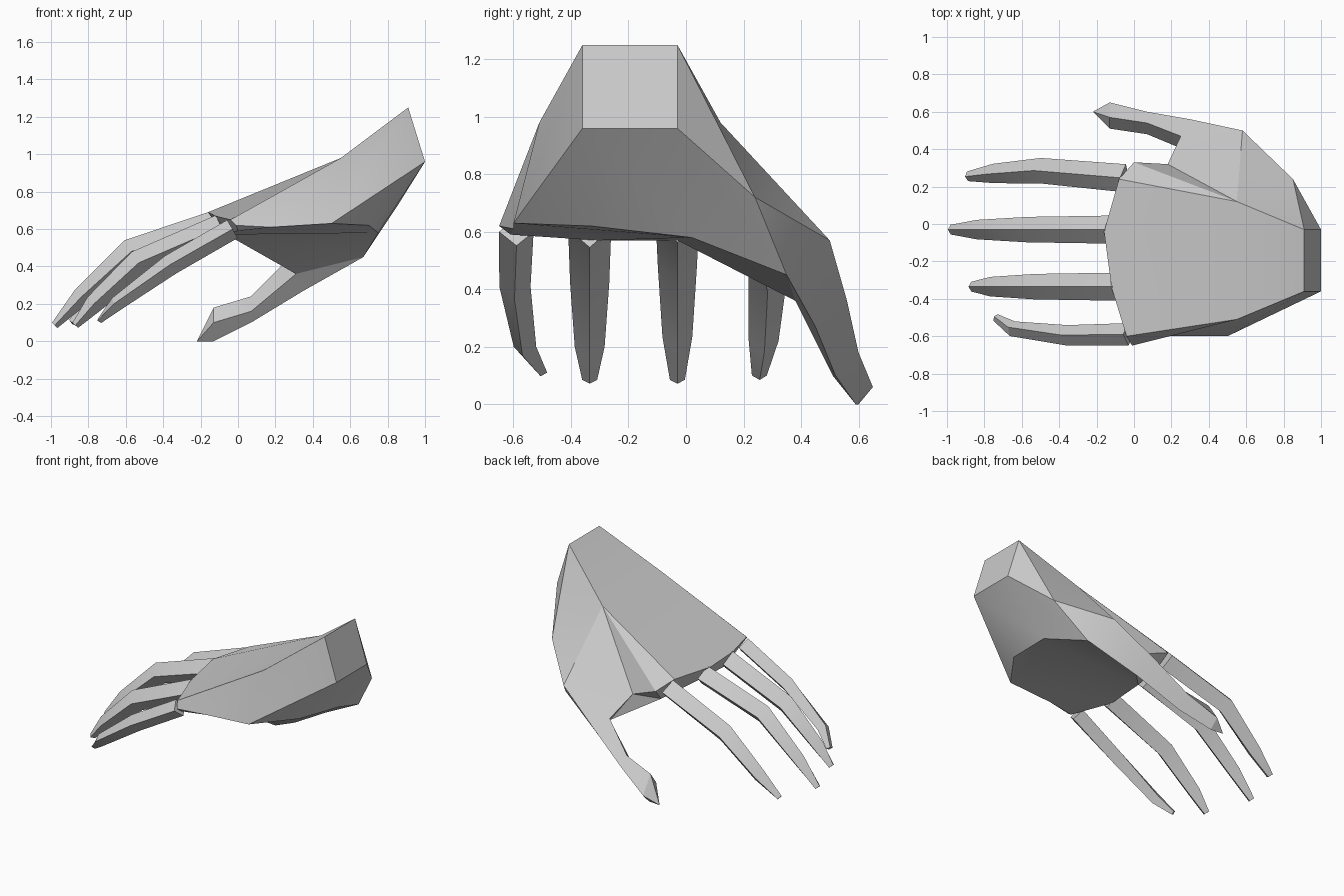
import bpy
import bmesh
import math
from mathutils import Vector

cube = bpy.data.objects.get("Cube")
if cube:
    bpy.data.objects.remove(cube, do_unlink=True)

skin = bpy.data.materials.new("light_grey")
skin.use_nodes = True
GREY = (0.6, 0.6, 0.6, 1)
skin.diffuse_color = GREY
skin.node_tree.nodes["Principled BSDF"].inputs["Base Color"].default_value = GREY


def finish(name, bm):
    """Turn a bmesh into a shaded, coloured object."""
    bmesh.ops.recalc_face_normals(bm, faces=bm.faces[:])
    mesh = bpy.data.meshes.new(name)
    bm.to_mesh(mesh)
    bm.free()
    mesh.materials.append(skin)
    obj = bpy.data.objects.new(name, mesh)
    bpy.context.collection.objects.link(obj)
    bpy.ops.object.select_all(action="DESELECT")
    obj.select_set(True)
    bpy.context.view_layer.objects.active = obj
    bpy.ops.object.shade_smooth_by_angle(angle=math.radians(25))
    return obj


def bridge(bm, a, b):
    """Join two rings of equal size with quads."""
    for i in range(len(a)):
        j = (i + 1) % len(a)
        bm.faces.new((a[i], a[j], b[j], b[i]))


# Palm and thumb: named corner points
points = dict(
    wrist_top_r=(0.91, -0.36, 1.25), wrist_top_l=(0.91, -0.03, 1.25),
    wrist_low_r=(1, -0.36, 0.96), wrist_low_l=(1, -0.03, 0.96),
    back_r=(0.55, -0.51, 0.98), back_l=(0.55, 0.12, 0.98),
    knuckle_little=(-0.04, -0.6, 0.65), knuckle_ring=(-0.12, -0.34, 0.67),
    knuckle_middle=(-0.16, -0.04, 0.69), knuckle_index=(-0.08, 0.24, 0.69),
    base_little=(0, -0.61, 0.59), base_ring=(-0.08, -0.31, 0.57),
    base_middle=(-0.06, -0.03, 0.57), base_index=(0.02, 0.24, 0.53),
    side_little=(-0.01, -0.65, 0.62), palm_edge=(0.18, -0.6, 0.61),
    side_index=(0, 0.33, 0.62), web=(0.18, 0.32, 0.55),
    heel_r=(0.5, -0.6, 0.63), heel_mid=(0.7, -0.33, 0.62),
    heel_l=(0.75, 0.02, 0.58), wrist_side=(0.85, 0.24, 0.72),
    thumb_base=(0.58, 0.5, 0.57), thumb_heel=(0.67, 0.35, 0.45),
    web_top=(0.25, 0.47, 0.42), thumb_out=(0.3, 0.56, 0.36),
    thumb_low=(0.35, 0.45, 0.27), web_in=(0.31, 0.38, 0.36),
)

faces = [
    # back of the hand and wrist
    "wrist_top_r wrist_top_l back_l back_r",
    "back_r back_l knuckle_index knuckle_middle knuckle_ring knuckle_little",
    "wrist_top_r wrist_low_r wrist_low_l wrist_top_l",
    # little finger side
    "wrist_top_r back_r heel_r wrist_low_r",
    "back_r palm_edge heel_r",
    "back_r knuckle_little side_little palm_edge",
    "side_little base_little palm_edge",
    # heel and underside
    "wrist_low_r heel_r heel_mid",
    "wrist_low_r heel_mid heel_l wrist_low_l",
    "wrist_low_l heel_l thumb_heel wrist_side",
    "palm_edge base_little base_ring base_middle heel_l heel_mid heel_r",
    "base_middle web_in thumb_heel heel_l",
    # thumb side
    "wrist_top_l wrist_low_l wrist_side",
    "wrist_top_l wrist_side back_l",
    "back_l wrist_side thumb_base",
    "back_l thumb_base web",
    "web thumb_base web_top",
    "back_l web side_index",
    "back_l side_index knuckle_index",
    "wrist_side thumb_heel thumb_base",
    "thumb_base thumb_out web_top",
    "thumb_base thumb_heel thumb_low thumb_out",
    "thumb_heel web_in thumb_low",
    # web and knuckle front
    "web web_top web_in",
    "web web_in base_index",
    "base_index web_in base_middle",
    "side_index web base_index",
    "knuckle_index side_index base_index",
    "knuckle_index base_index base_middle knuckle_middle",
    "knuckle_middle base_middle base_ring knuckle_ring",
    "knuckle_ring base_ring base_little knuckle_little",
    "knuckle_little base_little side_little",
]

bm = bmesh.new()
vert = {key: bm.verts.new(co) for key, co in points.items()}
for face in faces:
    bm.faces.new([vert[key] for key in face.split()])

# Thumb: rings run top, outer, lower, inner, then close at the tip
ring = [vert[key] for key in ("web_top", "thumb_out", "thumb_low", "web_in")]
thumb_rings = [
    [(0.07, 0.54, 0.24), (0.07, 0.6, 0.18), (0.07, 0.52, 0.1), (0.07, 0.48, 0.16)],
    [(-0.13, 0.57, 0.18), (-0.13, 0.65, 0.06), (-0.13, 0.59, 0), (-0.13, 0.51, 0.1)],
]
for corners in thumb_rings:
    nxt = [bm.verts.new(co) for co in corners]
    bridge(bm, ring, nxt)
    ring = nxt
tip = bm.verts.new((-0.22, 0.6, 0))
for i in range(len(ring)):
    bm.faces.new((ring[i], ring[(i + 1) % len(ring)], tip))
finish("palm_and_thumb", bm)


def finger(name, joints, scale=1.0):
    """Loft diamond sections along the joints."""
    widths = (0.075, 0.068, 0.052, 0.026)
    depths = (0.07, 0.07, 0.05, 0.02)
    path = [Vector(j) for j in joints]
    bm = bmesh.new()
    rings = []
    for i, p in enumerate(path):
        along = Vector()
        if i > 0:
            along += (p - path[i - 1]).normalized()
        if i < len(path) - 1:
            along += (path[i + 1] - p).normalized()
        along.normalize()
        side = along.cross(Vector((0, 0, 1))).normalized() * widths[i] * scale
        up = side.cross(along).normalized() * depths[i] * scale
        rings.append([bm.verts.new(p + d) for d in (up, side, -up, -side)])
    for a, b in zip(rings, rings[1:]):
        bridge(bm, a, b)
    bm.faces.new(rings[0])
    bm.faces.new(rings[-1])
    return finish(name, bm)


# Fingers
finger("index_finger", [(-0.05, 0.245, 0.62), (-0.5, 0.285, 0.45),
                        (-0.75, 0.27, 0.22), (-0.89, 0.255, 0.1)])
finger("middle_finger", [(-0.12, -0.03, 0.63), (-0.57, -0.03, 0.48),
                         (-0.84, -0.03, 0.235), (-0.98, -0.03, 0.085)])
finger("ring_finger", [(-0.09, -0.335, 0.61), (-0.53, -0.335, 0.42),
                       (-0.77, -0.335, 0.2), (-0.87, -0.335, 0.085)])
finger("little_finger", [(-0.03, -0.59, 0.6), (-0.36, -0.595, 0.41),
                         (-0.65, -0.56, 0.2), (-0.74, -0.5, 0.11)], 0.8)
